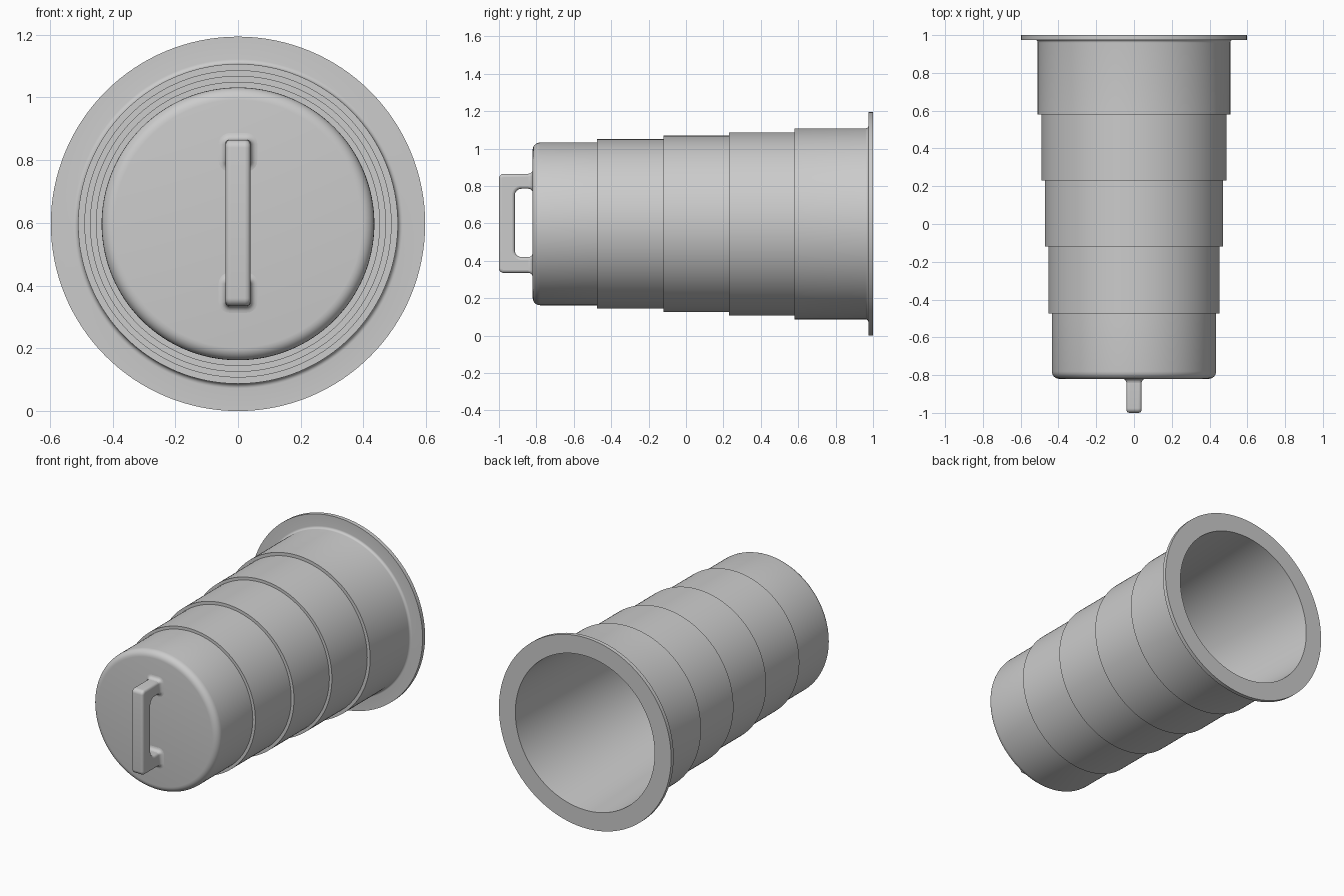
import bpy, bmesh
from math import sin, cos, pi, sqrt, radians
from mathutils import Vector

if "Cube" in bpy.data.objects:
    bpy.data.objects.remove(bpy.data.objects["Cube"])

CZ = 0.597  # height of the cup axis


def arc(cx, cy, r, a0, a1, n=6):
    """Points on an arc, angles in degrees."""
    return [(cx + r * cos(radians(a0 + (a1 - a0) * i / n)),
             cy + r * sin(radians(a0 + (a1 - a0) * i / n))) for i in range(n + 1)]


def finish(name, bm, angle=30):
    bmesh.ops.recalc_face_normals(bm, faces=bm.faces)
    me = bpy.data.meshes.new(name)
    bm.to_mesh(me)
    bm.free()
    ob = bpy.data.objects.new(name, me)
    bpy.context.collection.objects.link(ob)
    bpy.ops.object.select_all(action='DESELECT')
    ob.select_set(True)
    bpy.context.view_layer.objects.active = ob
    bpy.ops.object.shade_smooth_by_angle(angle=radians(angle))
    return ob


# Stepped cup: profile as (y, radius), revolved around the y axis
steps = [-0.475, -0.12, 0.23, 0.58]
radii = [0.435, 0.453, 0.472, 0.49, 0.51]
profile = [(-0.82, 0.0)] + arc(-0.78, 0.395, 0.04, 180, 90)
for i, y in enumerate(steps):
    profile += [(y, radii[i]), (y, radii[i + 1])]
profile += arc(0.96, 0.525, 0.015, 270, 360)                    # fillet into the flange
profile += [(0.975, 0.597), (1.0, 0.597), (1.0, 0.483)]         # flange
profile += [(-0.77, 0.405), (-0.79, 0.385), (-0.79, 0.0)]       # tapered inside and floor

bm = bmesh.new()
verts = [bm.verts.new((0, y, CZ + r)) for y, r in profile]
edges = [bm.edges.new(p) for p in zip(verts, verts[1:])]
bmesh.ops.spin(bm, geom=verts + edges, cent=(0, 0, CZ), axis=(0, 1, 0),
               angle=2 * pi, steps=128, use_duplicate=False)
bmesh.ops.remove_doubles(bm, verts=bm.verts, dist=1e-5)
finish("stepped_cup", bm)

# Handle: C-shaped side outline (y, z), extruded along x with rounded edges
z0, z1, i0, i1 = 0.335, 0.865, 0.42, 0.785
ro, ri = 0.025, 0.035
outline = [(-0.80, z0)] + arc(-1 + ro, z0 + ro, ro, 270, 180) + arc(-1 + ro, z1 - ro, ro, 180, 90)
outline += [(-0.80, z1), (-0.80, i1)]
outline += arc(-0.915 + ri, i1 - ri, ri, 90, 180) + arc(-0.915 + ri, i0 + ri, ri, 180, 270)
outline += [(-0.80, i0)]
bm = bmesh.new()
face = bm.faces.new([bm.verts.new((-0.04, y, z)) for y, z in outline])
res = bmesh.ops.extrude_face_region(bm, geom=[face])
bmesh.ops.translate(bm, vec=Vector((0.08, 0, 0)),
                    verts=[v for v in res["geom"] if isinstance(v, bmesh.types.BMVert)])
handle = finish("handle", bm)
bev = handle.modifiers.new("rounded_edges", 'BEVEL')
bev.width = 0.016
bev.segments = 4
bev.limit_method = 'ANGLE'
bev.angle_limit = radians(50)

# Flared fillets where the handle legs meet the lid
R = 0.022
for name, za, zb in (("lower_handle_foot", z0, i0), ("upper_handle_foot", i1, z1)):
    bm = bmesh.new()
    zc, hz, hx = (za + zb) / 2, (zb - za) / 2, 0.04
    loops = []
    for k in range(6):
        t = pi / 2 * k / 5
        off, y = R * (1 - cos(t)), -0.82 - R * (1 - sin(t))
        c = 0.014 + off
        dx, dz = hx + off - c, hz + off - c
        pts = []
        for q, (sx, sz) in enumerate(((1, 1), (-1, 1), (-1, -1), (1, -1))):
            pts += arc(sx * dx, zc + sz * dz, c, 90 * q, 90 * q + 90, 5)
        loops.append([bm.verts.new((x, y, z)) for x, z in pts])
    for a, b in zip(loops, loops[1:]):
        n = len(a)
        for i in range(n):
            bm.faces.new((a[i], a[(i + 1) % n], b[(i + 1) % n], b[i]))
    finish(name, bm, 60)
